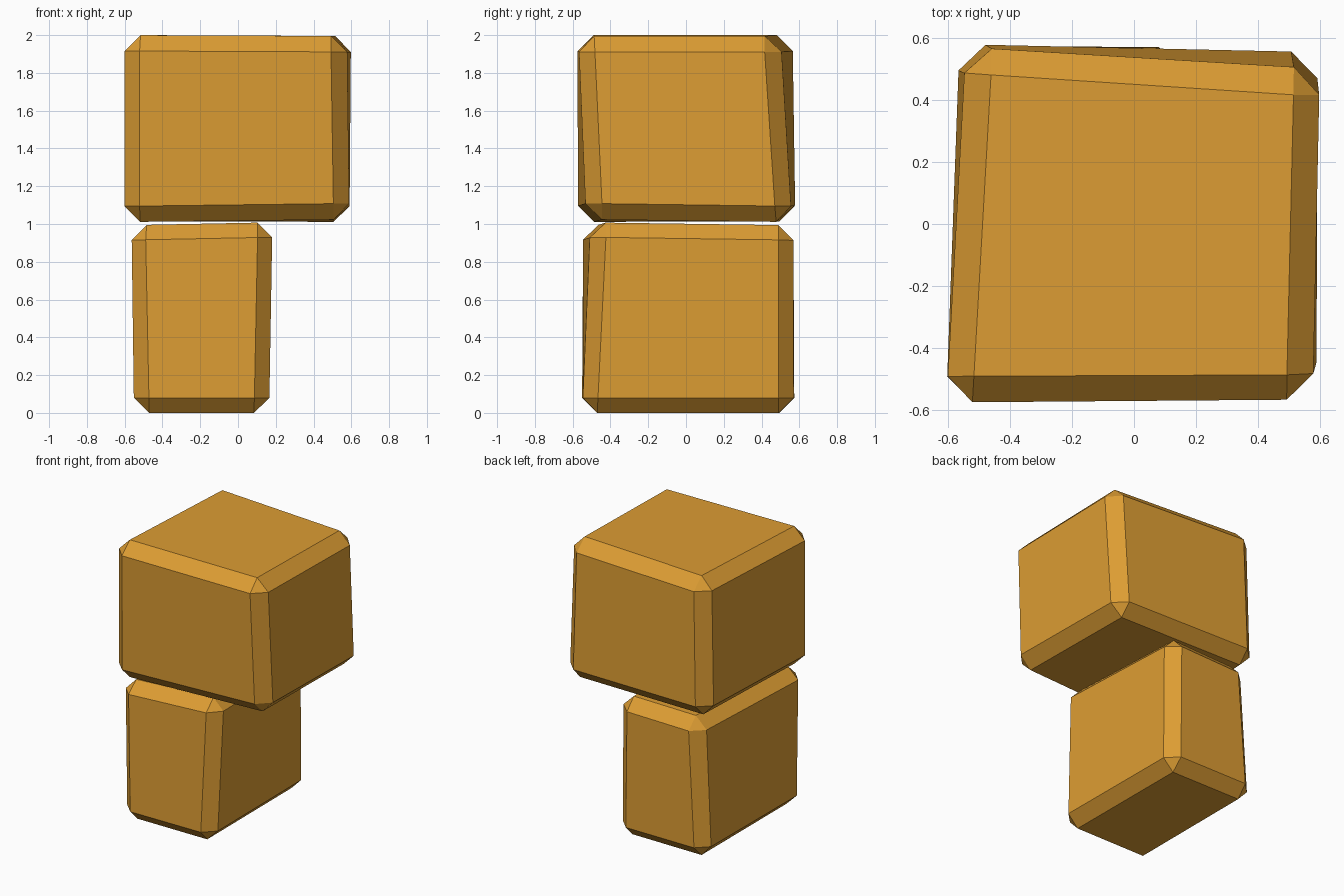
import bpy
import bmesh

cube = bpy.data.objects.get("Cube")
if cube:
    bpy.data.objects.remove(cube, do_unlink=True)

# One warm ochre for both blocks
ochre = bpy.data.materials.new("ochre")
ochre.use_nodes = True
colour = (0.72, 0.335, 0.033, 1)
ochre.diffuse_color = colour
bsdf = next(n for n in ochre.node_tree.nodes if n.type == 'BSDF_PRINCIPLED')
bsdf.inputs["Base Color"].default_value = colour
bsdf.inputs["Roughness"].default_value = 0.8


def rough_block(name, corners, chamfer):
    """Chamfered box whose eight corners are nudged; keys are (x, y, z) signs."""
    bm = bmesh.new()
    bmesh.ops.create_cube(bm, size=2)
    for v in bm.verts:
        v.co = corners[tuple(round(c) for c in v.co)]
    bmesh.ops.bevel(bm, geom=bm.edges[:], offset=chamfer, offset_type='OFFSET',
                    segments=1, affect='EDGES', clamp_overlap=True)
    bmesh.ops.recalc_face_normals(bm, faces=bm.faces[:])
    mesh = bpy.data.meshes.new(name)
    bm.to_mesh(mesh)
    bm.free()
    mesh.materials.append(ochre)
    obj = bpy.data.objects.new(name, mesh)
    bpy.context.collection.objects.link(obj)
    return obj


# Narrow block standing on the ground
rough_block("lower_block", {
    (-1, -1, -1): (-0.55, -0.55, 0),
    (1, -1, -1): (0.165, -0.55, 0),
    (1, 1, -1): (0.16, 0.57, 0),
    (-1, 1, -1): (-0.55, 0.575, 0),
    (-1, -1, 1): (-0.57, -0.55, 0.995),
    (1, -1, 1): (0.185, -0.50, 1.01),
    (1, 1, 1): (0.15, 0.57, 0.995),
    (-1, 1, 1): (-0.49, 0.56, 0.98),
}, 0.08)

# Wide block resting on top
rough_block("upper_block", {
    (-1, -1, -1): (-0.605, -0.575, 1.01),
    (1, -1, -1): (0.59, -0.525, 1.025),
    (1, 1, -1): (0.59, 0.56, 1.01),
    (-1, 1, -1): (-0.565, 0.58, 1.015),
    (-1, -1, 1): (-0.605, -0.575, 2.0),
    (1, -1, 1): (0.575, -0.57, 1.995),
    (1, 1, 1): (0.60, 0.495, 1.995),
    (-1, 1, 1): (-0.54, 0.57, 2.0),
}, 0.084)
